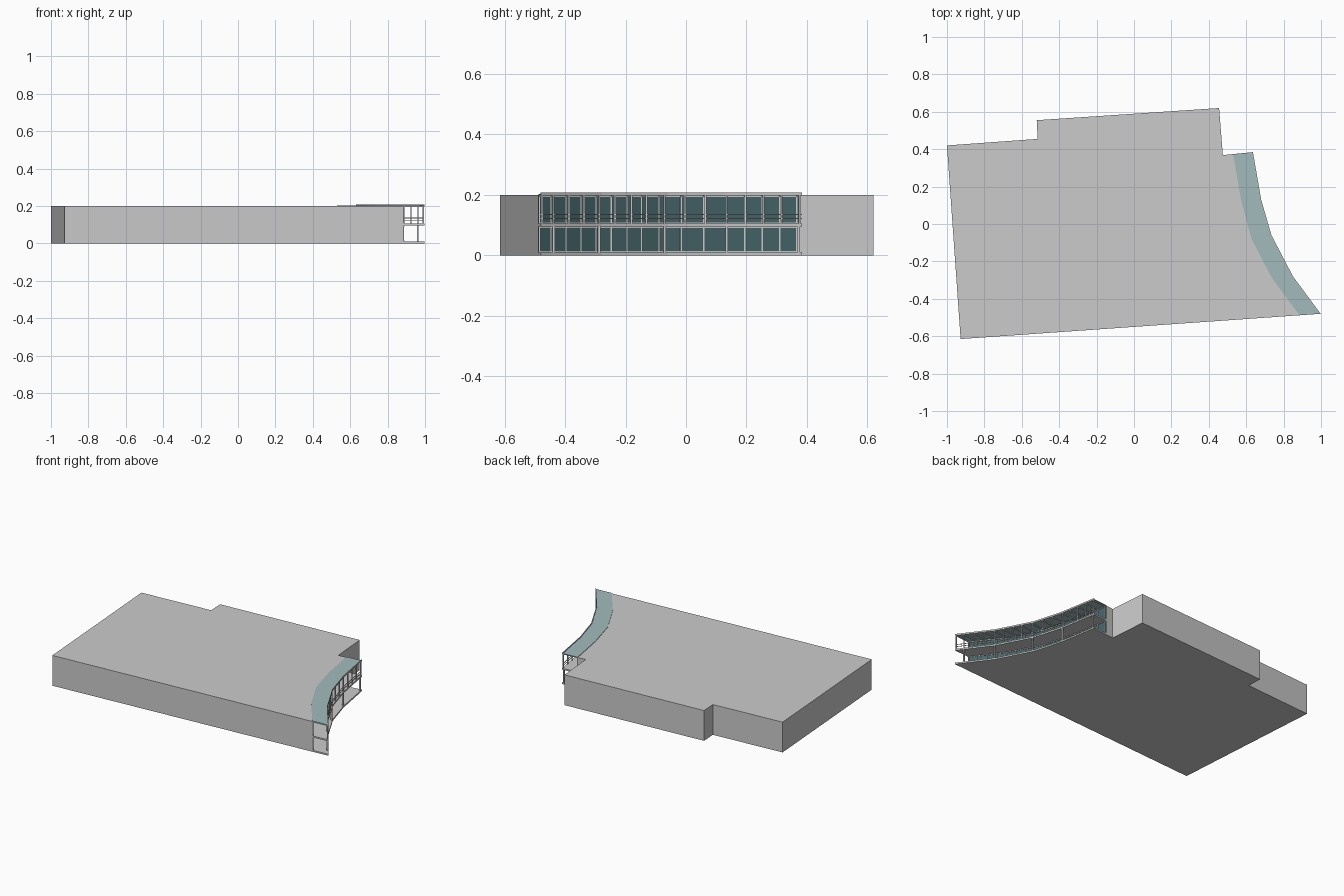
import bpy, bmesh
from mathutils import Vector

if "Cube" in bpy.data.objects:
    bpy.data.objects.remove(bpy.data.objects["Cube"])

# Plan outlines: outer gallery edge and inner glazed wall, back to front
OUTER = [Vector(p) for p in ((0.636, 0.384), (0.68, 0.13), (0.735, -0.06), (0.85, -0.28), (0.998, -0.48))]
INNER = [Vector(p) for p in ((0.53, 0.374), (0.572, 0.13), (0.628, -0.08), (0.738, -0.29), (0.885, -0.488))]
BACK = [Vector(p) for p in ((-0.927, -0.615), (-1, 0.42), (-0.515, 0.455), (-0.52, 0.555), (0.455, 0.62), (0.475, 0.368))]


def material(name, color):
    m = bpy.data.materials.new(name)
    m.diffuse_color = color
    m.use_nodes = True
    m.node_tree.nodes["Principled BSDF"].inputs["Base Color"].default_value = m.diffuse_color
    return m


GLASS = material("wall_glass", (0.06, 0.13, 0.14, 1))
ROOF_GLASS = material("roof_glass", (0.36, 0.50, 0.51, 1))


def build(name, prisms, mat=None):
    """Each prism is (plan outline, bottom z, top z)."""
    bm = bmesh.new()
    for outline, z0, z1 in prisms:
        f = bm.faces.new([bm.verts.new((p[0], p[1], z0)) for p in outline])
        r = bmesh.ops.extrude_face_region(bm, geom=[f])
        for v in r["geom"]:
            if isinstance(v, bmesh.types.BMVert):
                v.co.z = z1
    bmesh.ops.recalc_face_normals(bm, faces=bm.faces[:])
    me = bpy.data.meshes.new(name)
    bm.to_mesh(me)
    bm.free()
    ob = bpy.data.objects.new(name, me)
    bpy.context.collection.objects.link(ob)
    if mat:
        me.materials.append(mat)
    return ob


def between(t):
    """Curve blended from the inner wall (0) to the outer edge (1)."""
    return [a.lerp(b, t) for a, b in zip(INNER, OUTER)]


def band(t0, t1):
    return between(t0) + between(t1)[::-1]


def at(y, t):
    """Point at fraction t across the gallery, at the bay whose outer edge is y."""
    for i in range(4):
        a, b = OUTER[i], OUTER[i + 1]
        if a.y >= y >= b.y:
            f = (a.y - y) / (a.y - b.y)
            return INNER[i].lerp(INNER[i + 1], f).lerp(a.lerp(b, f), t)


def bar(p, q, w):
    d = (q - p).normalized()
    n = Vector((-d.y, d.x)) * w / 2
    return [p - n, q - n, q + n, p + n]


def post(y, t, w):
    c, o = at(y, t), at(y, 1) - at(y, 0)
    d = o.normalized() * w / 2
    return bar(c - d, c + d, w)


# Building mass and floors
build("base_slab", [(BACK + OUTER, 0, 0.01)])
build("main_block", [(BACK + INNER, 0.01, 0.2)])
build("balcony_floor", [(band(0, 1), 0.095, 0.105)])

# Glazed inner wall, two storeys
build("glass_wall", [(band(0, 0.02), 0.01, 0.095), (band(0, 0.02), 0.105, 0.2)], GLASS)
build("wall_rails", [(band(0.02, 0.05), z, z + 0.004) for z in (0.01, 0.091, 0.105, 0.193)])

BAYS = [-0.476, -0.437, -0.387, -0.337, -0.287, -0.235, -0.18, -0.13, -0.07,
        -0.003, 0.065, 0.135, 0.197, 0.257, 0.317, 0.376]
build("wall_mullions", [(post(y, 0.035, 0.005), 0.01, 0.2) for y in BAYS])

# Columns and railing on the outer edge
build("lower_columns", [(post(y, 0.95, 0.009), 0.01, 0.095) for y in (-0.437, -0.287, -0.07, 0.135, 0.372)])
build("upper_posts", [(post(y, 0.96, 0.006), 0.105, 0.2) for y in BAYS])
build("railings", [(band(0.955, 0.98), z, z + 0.003) for z in (0.12, 0.134)])

# Glass canopy with rafters and fascia
build("canopy_glass", [(band(0, 0.97), 0.2, 0.203)], ROOF_GLASS)
build("canopy_rafters", [(bar(at(y, 0), at(y, 0.96), 0.004), 0.194, 0.2) for y in BAYS])
build("canopy_fascia", [(band(0.96, 1), 0.198, 0.208)])
